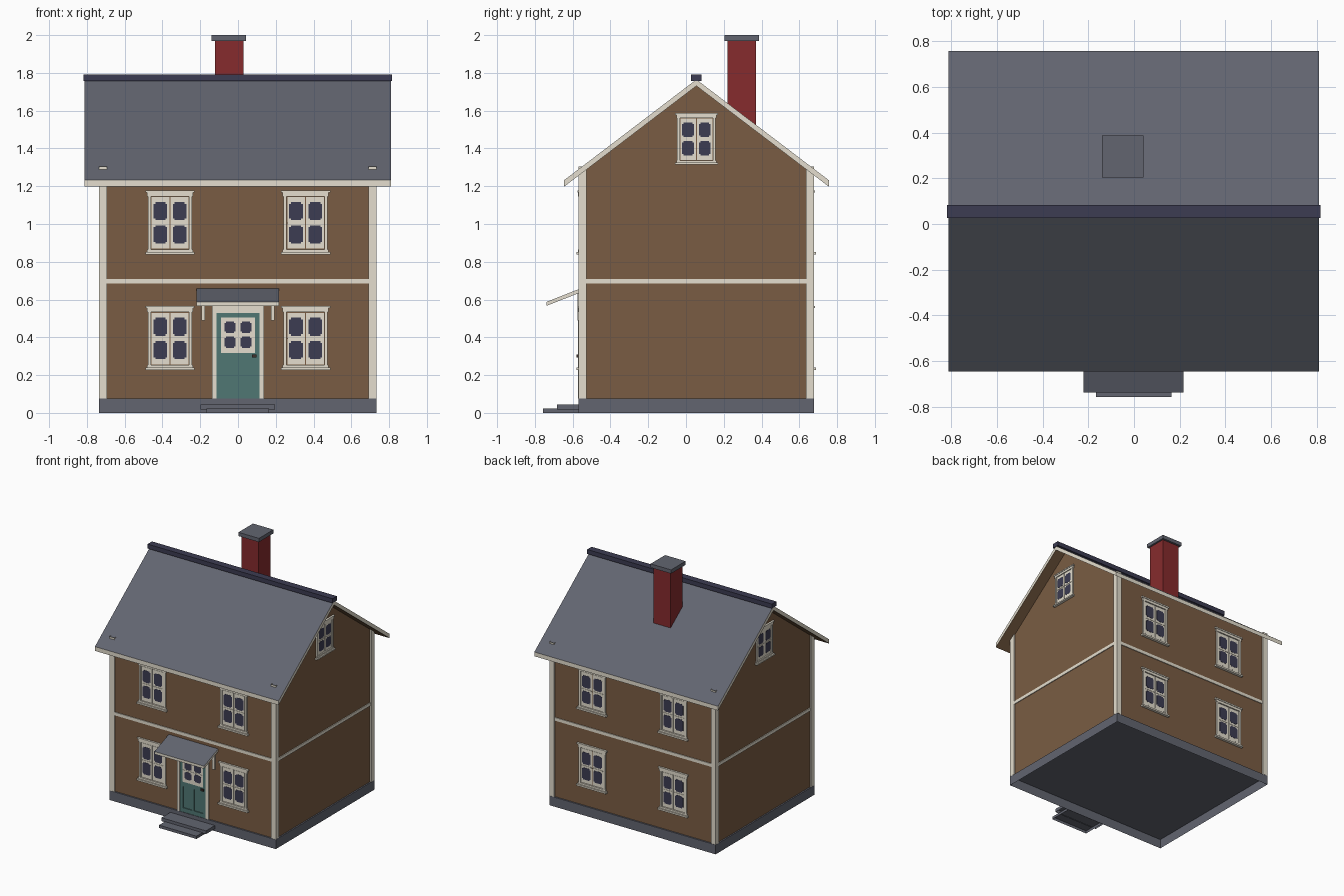
import bpy, bmesh, math
from mathutils import Matrix, Vector

cube = bpy.data.objects.get("Cube")
if cube:
    bpy.data.objects.remove(cube)


def material(name, rgb):
    m = bpy.data.materials.new(name)
    m.use_nodes = True
    m.diffuse_color = (*rgb, 1)
    m.node_tree.nodes["Principled BSDF"].inputs["Base Color"].default_value = (*rgb, 1)
    return m


BROWN = material("brown_siding", (0.195, 0.108, 0.056))
CREAM = material("cream_trim", (0.78, 0.73, 0.62))
SLATE = material("slate_grey", (0.122, 0.13, 0.162))
NAVY = material("navy_glass", (0.045, 0.045, 0.085))
TEAL = material("teal_door", (0.08, 0.185, 0.175))
RED = material("red_brick", (0.24, 0.024, 0.026))
DARK = material("dark_metal", (0.05, 0.03, 0.025))


def finish(name, bm, mats):
    bmesh.ops.recalc_face_normals(bm, faces=bm.faces)
    me = bpy.data.meshes.new(name)
    bm.to_mesh(me)
    bm.free()
    for m in mats:
        me.materials.append(m)
    ob = bpy.data.objects.new(name, me)
    bpy.context.collection.objects.link(ob)
    return ob


def add_box(bm, x0, x1, y0, y1, z0, z1, mat=0):
    centre = Vector(((x0 + x1) / 2, (y0 + y1) / 2, (z0 + z1) / 2))
    size = Matrix.Diagonal((x1 - x0, y1 - y0, z1 - z0, 1))
    made = bmesh.ops.create_cube(bm, size=1, matrix=Matrix.Translation(centre) @ size)
    for f in {f for v in made["verts"] for f in v.link_faces}:
        f.material_index = mat


def box(name, mat, *dims, open_bottom=False, open_top=False):
    bm = bmesh.new()
    add_box(bm, *dims)
    bm.normal_update()
    gone = [f for f in bm.faces
            if (open_bottom and f.normal.z < -0.5) or (open_top and f.normal.z > 0.5)]
    bmesh.ops.delete(bm, geom=gone, context="FACES")
    return finish(name, bm, [mat])


def extrude_profile(bm, points, move, mat=0):
    face = bm.faces.new([bm.verts.new(p) for p in points])
    face.material_index = mat
    made = bmesh.ops.extrude_face_region(bm, geom=[face], use_keep_orig=True)["geom"]
    new = [g for g in made if isinstance(g, bmesh.types.BMVert)]
    bmesh.ops.translate(bm, verts=new, vec=move)
    for v in new:
        for f in v.link_faces:
            f.material_index = mat


def slab(name, profile, x0, x1, mats):
    """Side profile run along x; materials are edge, upper and lower faces."""
    bm = bmesh.new()
    extrude_profile(bm, [(x0, y, z) for y, z in profile], (x1 - x0, 0, 0))
    bmesh.ops.recalc_face_normals(bm, faces=bm.faces)
    for f in bm.faces:
        f.normal_update()
        f.material_index = 1 if f.normal.z > 0.3 else 2 if f.normal.z < -0.3 else 0
    return finish(name, bm, mats)


def add_pane(bm, x0, x1, z0, z1, y0, y1, mat, notch=0.009):
    """Glass plate with stepped corners."""
    cx, cz, hx, hz = (x0 + x1) / 2, (z0 + z1) / 2, (x1 - x0) / 2, (z1 - z0) / 2
    pts = []
    for sx, sz in ((1, 1), (-1, 1), (-1, -1), (1, -1)):
        corner = [(hx, hz - notch), (hx - notch, hz - notch), (hx - notch, hz)]
        if sx * sz < 0:
            corner.reverse()
        pts += [(cx + sx * a, y0, cz + sz * b) for a, b in corner]
    extrude_profile(bm, pts, (0, y1 - y0, 0), mat)


# Body of the house on a hollow foundation
X0, X1, Y0, Y1, RIDGE = -0.736, 0.733, -0.57, 0.677, 0.055
IN, BASE = 0.01, 0.075
box("foundation", SLATE, X0, X1, Y0, Y1, 0, BASE, open_bottom=True)
LOW = BASE + 0.001
walls = [(Y0 + IN, LOW), (Y1 - IN, LOW), (Y1 - IN, 1.27), (RIDGE, 1.735), (Y0 + IN, 1.27)]
slab("walls", walls, X0 + IN, X1 - IN, [BROWN] * 3)

# Corner posts and the band between the floors
W = 0.043
for side, x in (("right", X0), ("left", X1 - W)):
    for end, y in (("front", Y0), ("back", Y1 - W)):
        box(f"{end}_{side}_corner_post", CREAM, x, x + W, y, y + W, LOW, 1.305,
            open_bottom=True, open_top=True)
box("floor_band", CREAM, X0 + 0.004, X1 - 0.004, Y0 + 0.004, Y1 - 0.004, 0.685, 0.71)

# Roof, ridge and chimney
roof = [(-0.645, 1.232), (RIDGE, 1.765), (0.756, 1.232),
        (0.756, 1.198), (RIDGE, 1.731), (-0.645, 1.198)]
slab("roof", roof, -0.812, 0.81, [CREAM, SLATE, BROWN])
box("ridge_cap", NAVY, -0.817, 0.815, 0.027, 0.083, 1.757, 1.792)
box("chimney", RED, -0.123, 0.028, 0.22, 0.37, 1.4, 1.97)
box("chimney_cap", SLATE, -0.139, 0.042, 0.204, 0.387, 1.97, 2.0)

# Window: centred on its own origin, facing -y, wall plane at y = 0
bm = bmesh.new()
for s in (-1, 1):
    add_box(bm, *sorted((s * 0.101, s * 0.117)), -0.01, 0.002, -0.145, 0.14)
    add_box(bm, *sorted((s * 0.003, s * 0.097)), -0.006, 0.002, -0.139, 0.134)
    add_box(bm, *sorted((s * 0.006, s * 0.095)), -0.0085, 0, -0.006, 0.001)
    for z0, z1 in ((0.012, 0.108), (-0.111, -0.016)):
        add_pane(bm, *sorted((s * 0.015, s * 0.087)), z0, z1, -0.0075, 0, 1)
add_box(bm, -0.122, 0.122, -0.011, 0.002, 0.138, 0.158)
add_box(bm, -0.131, 0.131, -0.015, 0.002, 0.158, 0.17)
add_box(bm, -0.122, 0.122, -0.011, 0.002, -0.157, -0.143)
add_box(bm, -0.131, 0.131, -0.021, 0.002, -0.17, -0.157)
window = finish("window", bm, [CREAM, NAVY])


def place_window(name, loc, turn, scale=(1, 1, 1)):
    ob = bpy.data.objects.new(name, window.data)
    bpy.context.collection.objects.link(ob)
    ob.location, ob.scale = loc, scale
    ob.rotation_euler.z = math.radians(turn)


for floor, z in (("lower", 0.396), ("upper", 1.008)):
    for side, x in (("right", -0.36), ("left", 0.358)):
        place_window(f"front_{floor}_{side}_window", (x, Y0 + IN, z), 0)
        place_window(f"back_{floor}_{side}_window", (x, Y1 - IN, z), 180)
for side, x, turn in (("left", X1 - IN, 90), ("right", X0 + IN, -90)):
    place_window(f"{side}_gable_window", (x, RIDGE, 1.451), turn, (0.87, 1, 0.8))
bpy.data.objects.remove(window)

# Door with recessed panels and a four-pane light
F = Y0 + IN
bm = bmesh.new()
add_box(bm, -0.115, 0.115, F - 0.001, F + 0.002, LOW, 0.53)
for x0, x1, z0, z1 in ((-0.115, -0.09, LOW, 0.53), (0.09, 0.115, LOW, 0.53),
                       (-0.01, 0.01, 0.11, 0.282), (-0.09, 0.09, LOW, 0.11),
                       (-0.09, 0.09, 0.282, 0.318), (-0.09, 0.09, 0.504, 0.53)):
    add_box(bm, x0, x1, F - 0.008, F, z0, z1)
add_box(bm, -0.09, 0.09, F - 0.009, F, 0.318, 0.504, 1)
for s in (-1, 1):
    add_box(bm, *sorted((s * 0.003, s * 0.087)), F - 0.011, F, 0.407, 0.415, 1)
    for z0, z1 in ((0.344, 0.404), (0.422, 0.484)):
        add_pane(bm, *sorted((s * 0.013, s * 0.072)), z0, z1, F - 0.0105, F, 2, 0.008)
finish("door", bm, [TEAL, CREAM, NAVY])
box("door_handle", DARK, 0.074, 0.098, F - 0.02, F, 0.292, 0.308)

bm = bmesh.new()
for s in (-1, 1):
    add_box(bm, *sorted((s * 0.115, s * 0.138)), F - 0.011, F + 0.002, LOW, 0.53)
add_box(bm, -0.138, 0.138, F - 0.011, F + 0.002, 0.53, 0.565)
finish("door_frame", bm, [CREAM])

# Canopy and its brackets
canopy = [(-0.555, 0.66), (-0.738, 0.588), (-0.738, 0.567), (-0.555, 0.639)]
slab("canopy", canopy, -0.22, 0.217, [CREAM, SLATE, CREAM])
for side, x in (("right", -0.185), ("left", 0.184)):
    box(f"{side}_canopy_bracket", CREAM, x - 0.009, x + 0.009, F - 0.015, F + 0.002, 0.49, 0.64)

# Front steps
box("upper_step", SLATE, -0.198, 0.195, -0.683, Y0, 0.018, 0.045, open_bottom=True)
box("lower_step", SLATE, -0.167, 0.163, -0.757, Y0, 0, 0.022, open_bottom=True)
